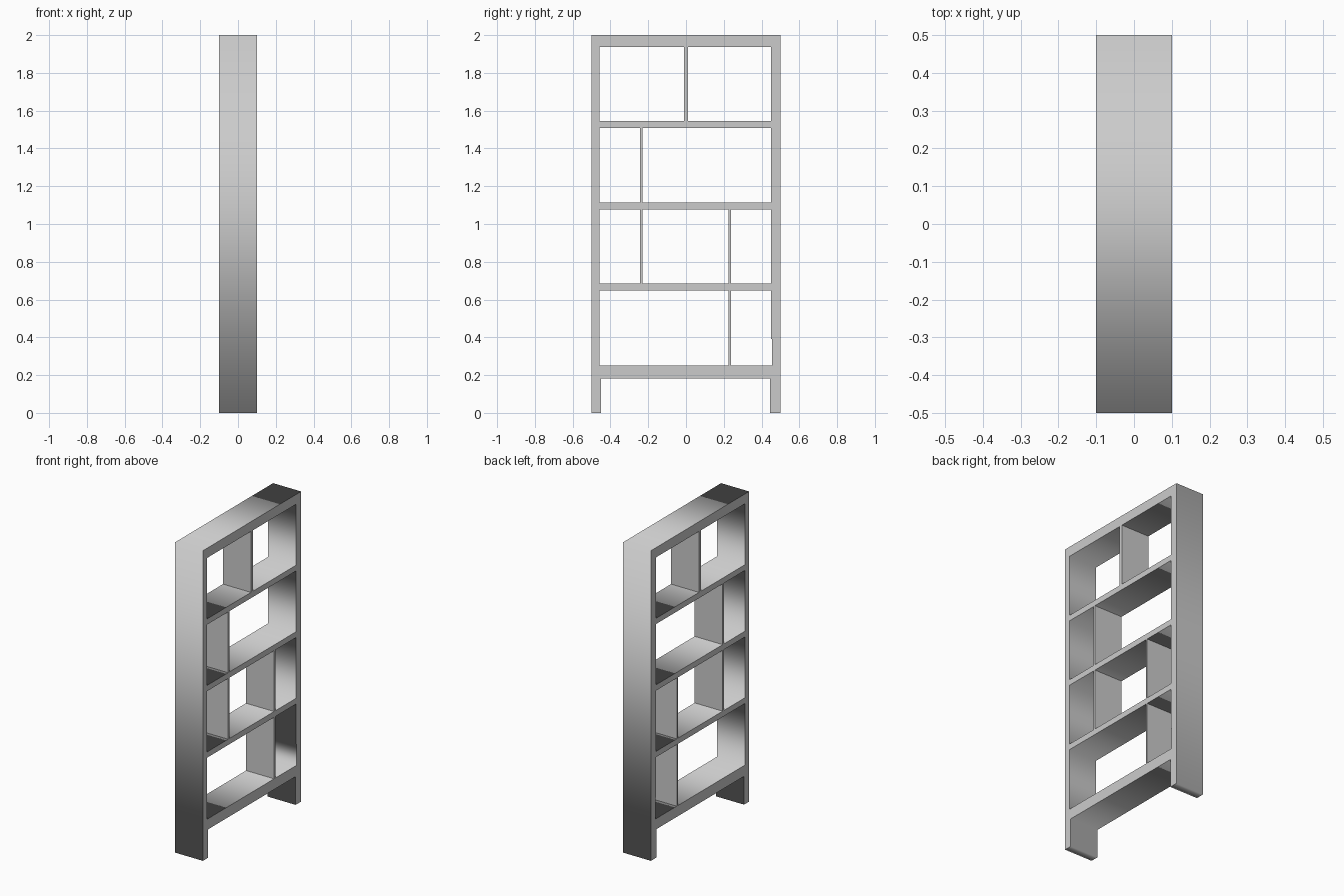
import bpy
from math import radians

if "Cube" in bpy.data.objects:
    bpy.data.objects.remove(bpy.data.objects["Cube"])

DEPTH = 0.2


def add_loop(curve, points):
    s = curve.splines.new('POLY')
    s.points.add(len(points) - 1)
    for p, (y, z) in zip(s.points, points):
        p.co = (y, z, 0, 1)
    s.use_cyclic_u = True


def box(name, y0, y1, z0, z1):
    bpy.ops.mesh.primitive_cube_add(size=1, location=(0, (y0 + y1) / 2, (z0 + z1) / 2))
    ob = bpy.context.object
    ob.name = name
    ob.scale = (DEPTH, y1 - y0, z1 - z0)
    bpy.ops.object.transform_apply(location=False, rotation=False, scale=True)


# Frame: side panels, legs and shelves as one profile with open bays
curve = bpy.data.curves.new("shelf_frame", 'CURVE')
curve.dimensions = '2D'
curve.fill_mode = 'BOTH'
curve.extrude = DEPTH / 2
add_loop(curve, [(-0.5, 0), (-0.449, 0), (-0.449, 0.183), (0.445, 0.183),
                 (0.445, 0), (0.5, 0), (0.5, 2), (-0.5, 2)])
bays = [(0.252, 0.649), (0.686, 1.078), (1.115, 1.507), (1.544, 1.937)]
L, R = -0.459, 0.45
for i, (z0, z1) in enumerate(bays):
    # the lowest bay has a slight step in its right side
    low = [(R + 0.005, z0), (R + 0.005, 0.39), (R, 0.39)] if i == 0 else [(R, z0)]
    add_loop(curve, [(L, z0)] + low + [(R, z1), (L, z1)])
frame = bpy.data.objects.new("shelf_frame", curve)
bpy.context.collection.objects.link(frame)
frame.rotation_euler = (radians(90), 0, radians(90))
bpy.context.view_layer.objects.active = frame
frame.select_set(True)
bpy.ops.object.convert(target='MESH')
bpy.ops.object.transform_apply(location=False, rotation=True, scale=False)

# Upright dividers: bay index, centre y, thickness
for n, (bay, y, t) in enumerate([(0, 0.231, 0.012), (1, -0.237, 0.012), (1, 0.231, 0.012),
                                 (2, -0.237, 0.012), (3, 0.0, 0.02)]):
    box(f"divider_{n + 1}", y - t / 2, y + t / 2, *bays[bay])
